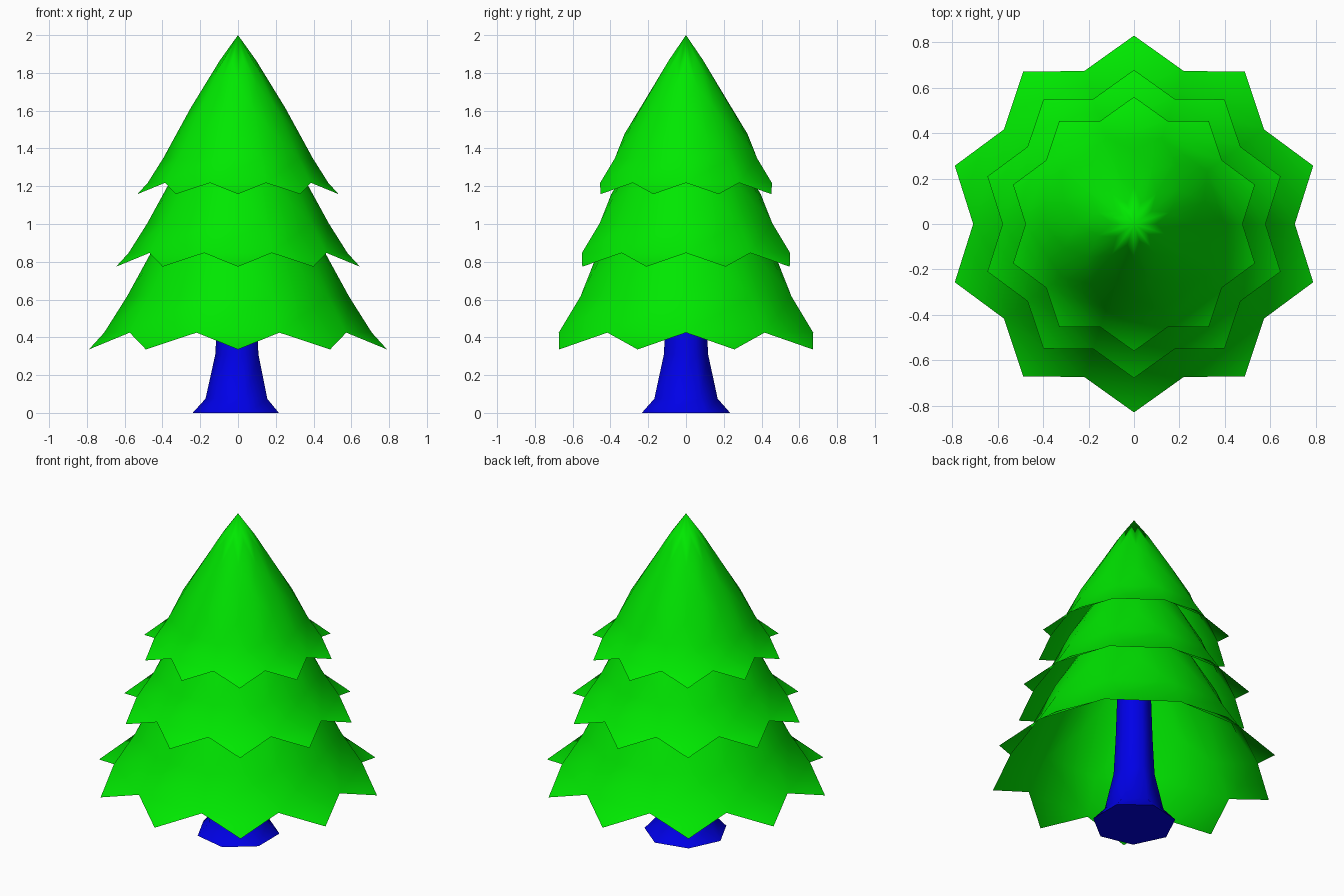
import bpy, bmesh, math

if "Cube" in bpy.data.objects:
    bpy.data.objects.remove(bpy.data.objects["Cube"], do_unlink=True)


def material(name, color):
    mat = bpy.data.materials.new(name)
    mat.use_nodes = True
    mat.diffuse_color = color
    mat.node_tree.nodes["Principled BSDF"].inputs["Base Color"].default_value = color
    return mat


green = material("leaf green", (0, 0.8, 0, 1))
blue = material("trunk blue", (0, 0, 0.8, 1))


def ring(bm, sides, radius, z, start):
    """Ring of evenly spaced vertices."""
    return [bm.verts.new((radius * math.cos(start + math.tau * i / sides),
                          radius * math.sin(start + math.tau * i / sides), z))
            for i in range(sides)]


def bridge(bm, low, high):
    n = len(low)
    for i in range(n):
        j = (i + 1) % n
        bm.faces.new((low[i], low[j], high[j], high[i]))


def finish(bm, name, mat):
    mesh = bpy.data.meshes.new(name)
    bm.to_mesh(mesh)
    bm.free()
    mesh.materials.append(mat)
    obj = bpy.data.objects.new(name, mesh)
    bpy.context.collection.objects.link(obj)
    bpy.ops.object.select_all(action="DESELECT")
    obj.select_set(True)
    bpy.context.view_layer.objects.active = obj
    bpy.ops.object.shade_smooth_by_angle(angle=math.radians(60))


# Foliage tiers: open cones of staggered rings with flat hanging points,
# all one shape at three scales
SIDES = 10
HALF = math.pi / SIDES
TIP, HEM, APEX = (0.56, 0), (0.478, 0.06), 0.842
CONE = [(0.396, 0.19), (0.326, 0.318), (0.25, 0.457), (0.167, 0.581), (0.096, 0.708)]


def tier(name, scale, base):
    bm = bmesh.new()

    def row(point, start):
        return ring(bm, SIDES, point[0] * scale, base + point[1] * scale, start)

    tips, hem = row(TIP, HALF), row(HEM, 0)
    rows = [row(p, HALF * (k % 2)) for k, p in enumerate(CONE)]
    rows.append([bm.verts.new((0, 0, base + APEX * scale))] * SIDES)

    # Hanging points, the skirt, and the triangles that start the stagger
    bridge(bm, hem, rows[0])
    for i in range(SIDES):
        j = (i + 1) % SIDES
        bm.faces.new((tips[i], hem[j], hem[i]))
        bm.faces.new((rows[0][i], rows[0][j], rows[1][i]))

    # Diamonds, each folded along its upright diagonal
    for k in range(len(rows) - 2):
        low, mid, high = rows[k:k + 3]
        for i in range(SIDES):
            left = mid[i - 1 + k % 2]
            right = mid[(i + k % 2) % SIDES]
            bm.faces.new((low[i], right, high[i]))
            bm.faces.new((low[i], high[i], left))
    finish(bm, name, green)


tier("lower_branches", 1.482, 0.336)
tier("middle_branches", 1.212, 0.774)
tier("top_branches", 1.0, 1.158)

# Trunk: seven sides, flared at the foot
bm = bmesh.new()
profile = [(0.24, 0), (0.172, 0.075), (0.12, 0.31), (0.108, 0.55), (0.09, 1.1)]
rings = [ring(bm, 7, r, z, math.pi) for r, z in profile]
for low, high in zip(rings, rings[1:]):
    bridge(bm, low, high)
bm.faces.new(reversed(rings[0]))
bm.faces.new(rings[-1])
finish(bm, "trunk", blue)
